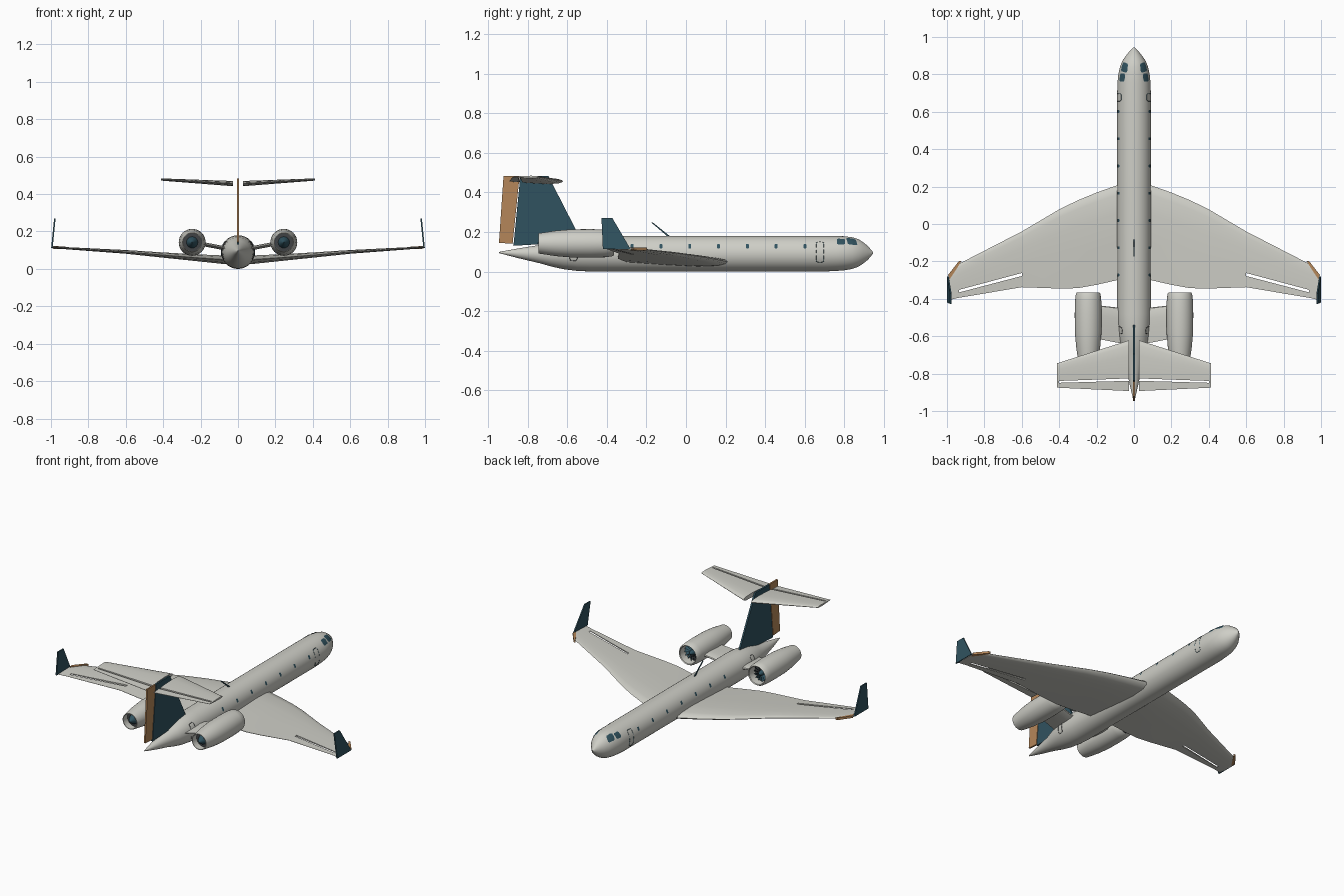
import bpy, bmesh, math
from mathutils import Vector as V

if "Cube" in bpy.data.objects:
    bpy.data.objects.remove(bpy.data.objects["Cube"])


def material(name, rgb):
    m = bpy.data.materials.new(name)
    m.diffuse_color = (*rgb, 1)
    m.use_nodes = True
    m.node_tree.nodes["Principled BSDF"].inputs["Base Color"].default_value = m.diffuse_color
    return m


WHITE = material("off_white", (0.62, 0.62, 0.57))
NAVY = material("dark_teal", (0.03, 0.085, 0.115))
COPPER = material("copper", (0.46, 0.24, 0.10))
DARK = material("dark_metal", (0.05, 0.055, 0.06))


def finish(name, bm, mat, mirror=False, cutter=None, angle=35):
    bmesh.ops.recalc_face_normals(bm, faces=bm.faces)
    me = bpy.data.meshes.new(name)
    bm.to_mesh(me)
    bm.free()
    ob = bpy.data.objects.new(name, me)
    bpy.context.collection.objects.link(ob)
    me.materials.append(mat)
    bpy.ops.object.select_all(action='DESELECT')
    ob.select_set(True)
    bpy.context.view_layer.objects.active = ob
    if cutter:
        b = ob.modifiers.new("slot", 'BOOLEAN')
        b.operation, b.solver, b.object = 'DIFFERENCE', 'EXACT', cutter
        bpy.ops.object.modifier_apply(modifier="slot")
        bpy.data.objects.remove(cutter)
    if angle:
        bpy.ops.object.shade_smooth_by_angle(angle=math.radians(angle))
    if mirror:
        ob.modifiers.new("mirror", 'MIRROR').use_mirror_merge = False
    return ob


def loft(name, rings, mat, wrap=False, **kw):
    """Skin a list of equal-length closed rings."""
    bm = bmesh.new()
    rows = [[bm.verts.new(p) for p in r] for r in rings]
    n = len(rows[0])
    pairs = list(zip(rows, rows[1:])) + ([(rows[-1], rows[0])] if wrap else [])
    for a, b in pairs:
        for i in range(n):
            j = (i + 1) % n
            bm.faces.new((a[i], a[j], b[j], b[i]))
    if not wrap:
        bm.faces.new(rows[0])
        bm.faces.new(rows[-1])
    return finish(name, bm, mat, **kw)


def plate(name, pts, thick, mat, **kw):
    t = V(thick) / 2
    return loft(name, [[V(p) - t for p in pts], [V(p) + t for p in pts]], mat, angle=0, **kw)


def lathe(name, profile, mat, x, z, n=32, **kw):
    """Revolve (y, radius) points about a lengthwise axis."""
    rings = [[(x + r * math.cos(k * math.tau / n), y, z + r * math.sin(k * math.tau / n))
              for k in range(n)] for y, r in profile]
    return loft(name, rings, mat, **kw)


FOIL = [(0, 0), (.02, .22), (.1, .42), (.3, .5), (.6, .34), (1, .04),
        (1, -.04), (.6, -.34), (.3, -.5), (.1, -.42), (.02, -.22)]


def foil(name, stations, slot, mat):
    """Mirrored lifting surface from (x, y_lead, y_trail, z, thickness) with a hinge slot."""
    rings = [[(x, a + (b - a) * c, z + t * h) for c, h in FOIL] for x, a, b, z, t in stations]
    z = stations[-1][3]
    cut = plate(name + "_cutter", [(*p, z) for p in slot], (0, 0, .3), mat)
    cut.hide_render = True
    return loft(name, rings, mat, mirror=True, cutter=cut)


# fuselage: y, half width, half height, centre height
BODY = [(-.945, .003, .003, .096), (-.85, .025, .024, .092), (-.74, .046, .046, .088),
        (-.68, .063, .063, .088), (-.62, .078, .078, .09), (-.55, .087, .087, .09),
        (-.48, .09, .09, .09), (.70, .09, .09, .09), (.76, .088, .088, .091),
        (.80, .084, .086, .092), (.84, .075, .080, .093), (.87, .063, .070, .094),
        (.895, .047, .054, .094), (.92, .027, .034, .094), (.945, .003, .004, .094)]


def skin(y, deg, side=1, off=0.0):
    for p, q in zip(BODY, BODY[1:]):
        if p[0] <= y <= q[0]:
            f = (y - p[0]) / (q[0] - p[0])
            rx, rz, zc = (p[i] + (q[i] - p[i]) * f for i in (1, 2, 3))
            a = math.radians(deg)
            return V((side * (rx + off) * math.cos(a), y, zc + (rz + off) * math.sin(a)))


loft("fuselage", [[skin(s[0], k * 360 / 40) for k in range(40)] for s in BODY], WHITE)


def patch(name, y0, y1, a0, a1, slant=0):
    """Thin glass panel wrapped on the fuselage, corners clipped, mirrored."""
    bm = bmesh.new()
    n = 6
    g = []
    for i in range(n + 1):
        u = i / n
        trim = .14 if i in (0, n) else 0
        g.append([bm.verts.new(skin(y0 + (y1 - y0) * u + slant * (j / n),
                                    a0 + (a1 - a0) * (trim + (1 - 2 * trim) * j / n), 1, .0022))
                  for j in range(n + 1)])
    for i in range(n):
        for j in range(n):
            bm.faces.new((g[i][j], g[i + 1][j], g[i + 1][j + 1], g[i][j + 1]))
    return finish(name, bm, NAVY, mirror=True)


# cabin and cockpit windows
for i in range(7):
    y = -.272 + i * .1455
    patch(f"cabin_window_{i + 1}", y - .0075, y + .0075, 17, 32)
patch("cockpit_side_window", .762, .804, 30, 56)
patch("cockpit_windshield", .817, .866, 31, 64, -.008)


def outline(name, y0, y1, a0, a1, mat):
    """Seam line with rounded corners on both sides of the fuselage."""
    ym, am, hy, ha = (y0 + y1) / 2, (a0 + a1) / 2, (y1 - y0) / 2, (a1 - a0) / 2
    for side, label in ((1, "right"), (-1, "left")):
        c = bpy.data.curves.new(name, 'CURVE')
        c.dimensions, c.bevel_depth, c.bevel_resolution = '3D', .0013, 0
        s = c.splines.new('POLY')
        s.points.add(47)
        s.use_cyclic_u = True
        for k, p in enumerate(s.points):
            t = k * math.tau / 48
            cy, cz = math.cos(t), math.sin(t)
            q = skin(ym + hy * math.copysign(abs(cy) ** .3, cy),
                     am + ha * math.copysign(abs(cz) ** .3, cz), side, .0005)
            p.co = (*q, 1)
        c.materials.append(mat)
        bpy.context.collection.objects.link(bpy.data.objects.new(f"{name}_{label}", c))


outline("cabin_door_seam", .657, .697, -28, 41, NAVY)
outline("rear_hatch_seam", -.587, -.55, -25, 42, DARK)

# wings with aileron slots
foil("wings", [(0, .225, -.285, .045, .045), (.09, .207, -.30, .05, .045),
               (.2, .168, -.325, .058, .038), (.3, .127, -.343, .066, .033),
               (.4, .078, -.345, .074, .028), (.6, -.04, -.338, .091, .02),
               (.94, -.215, -.395, .112, .011), (.994, -.27, -.408, .115, .008)],
     [(.6, -.262), (.936, -.352), (.936, -.366), (.6, -.278)], WHITE)
plate("wing_tip_edge", [(.922, -.197, .113), (.935, -.197, .113), (.992, -.27, .115),
                        (.985, -.295, .115), (.955, -.25, .113)], (0, 0, .014), COPPER, mirror=True)
plate("winglet", [(.995, -.28, .113), (.995, -.42, .113), (.979, -.427, .27), (.979, -.372, .27)],
      (.008, 0, 0), NAVY, mirror=True)

# T-tail
plate("tail_fin", [(0, -.872, .13), (0, -.837, .482), (0, -.695, .482), (0, -.525, .15)],
      (.011, 0, 0), NAVY)
plate("rudder", [(0, -.945, .145), (0, -.922, .482), (0, -.841, .482), (0, -.876, .14)],
      (.010, 0, 0), COPPER)
foil("tailplane", [(.027, -.622, -.893, .456, .028), (.412, -.745, -.875, .478, .012)],
     [(.01, -.825), (.40, -.839), (.40, -.849), (.01, -.838)], WHITE)

# engines
EX, EZ = .245, .142
lathe("engine_nacelle", [(-.365, .060), (-.375, .066), (-.41, .070), (-.48, .072), (-.58, .071),
                         (-.66, .064), (-.745, .051), (-.745, .047), (-.66, .050),
                         (-.42, .053), (-.37, .056)], WHITE, EX, EZ, wrap=True, mirror=True)
lathe("fan_disc", [(-.425, .054), (-.435, .054)], DARK, EX, EZ, mirror=True)
lathe("fan_spinner", [(-.385, .002), (-.395, .009), (-.41, .015), (-.426, .018)],
      NAVY, EX, EZ, n=20, mirror=True)
lathe("exhaust_disc", [(-.69, .0495), (-.70, .0495)], DARK, EX, EZ, mirror=True)
lathe("exhaust_cone", [(-.695, .032), (-.72, .024), (-.75, .003)], NAVY, EX, EZ, n=24, mirror=True)
bm = bmesh.new()
for k in range(14):
    a = k * math.tau / 14
    vs = []
    for r, d, y in ((.014, -.1, -.414), (.053, -.16, -.408), (.053, .16, -.422), (.014, .1, -.424)):
        vs.append(bm.verts.new((EX + r * math.cos(a + d), y, EZ + r * math.sin(a + d))))
    bm.faces.new(vs)
finish("fan_blades", bm, NAVY, mirror=True, angle=0)

# engine pylons
loft("engine_pylon", [[(x, a + (b - a) * c, z + .022 * h) for c, h in FOIL]
                      for x, a, b, z in ((.06, -.45, -.64, .108), (.19, -.435, -.615, .133))],
     WHITE, mirror=True)

# roof antenna
plate("roof_antenna", [(0, -.078, .176), (0, -.092, .176), (0, -.174, .246), (0, -.168, .248)],
      (.005, 0, 0), NAVY)
